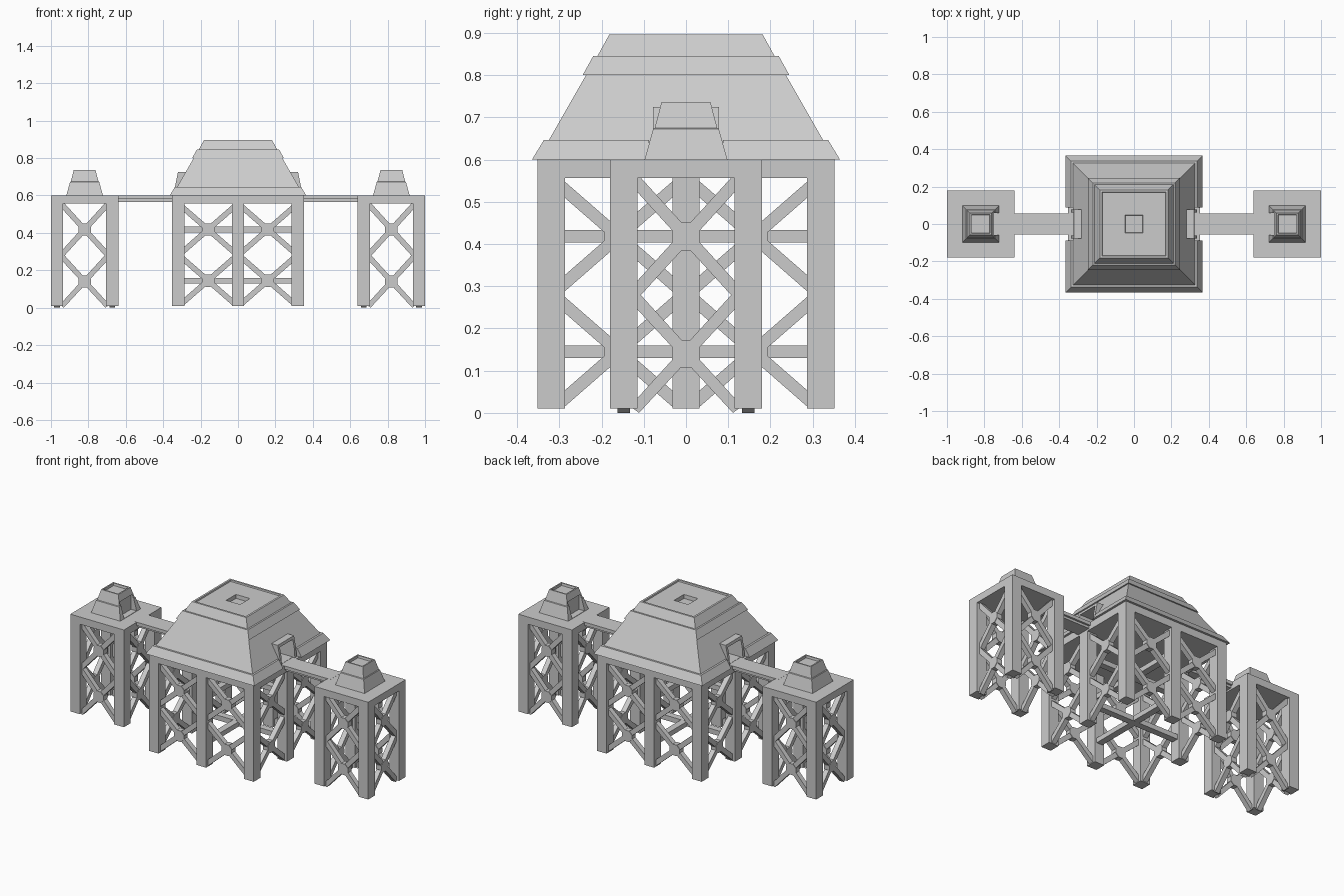
import bpy, bmesh, math
from mathutils import Matrix, Vector

if "Cube" in bpy.data.objects:
    bpy.data.objects.remove(bpy.data.objects["Cube"])


def make(name, bm):
    bmesh.ops.recalc_face_normals(bm, faces=bm.faces)
    me = bpy.data.meshes.new(name)
    bm.to_mesh(me)
    bm.free()
    ob = bpy.data.objects.new(name, me)
    bpy.context.collection.objects.link(ob)
    return ob


def add_box(bm, x0, x1, y0, y1, z0, z1):
    m = Matrix.Translation(((x0 + x1) / 2, (y0 + y1) / 2, (z0 + z1) / 2)) @ \
        Matrix.Diagonal((x1 - x0, y1 - y0, z1 - z0, 1))
    bmesh.ops.create_cube(bm, size=1, matrix=m)


def box(name, *dims):
    bm = bmesh.new()
    add_box(bm, *dims)
    return make(name, bm)


def stepped(name, cx, profile):
    """Square rings of (half width, height), closed at both ends."""
    bm = bmesh.new()
    rings = [[bm.verts.new((cx + sx * h, sy * h, z))
              for sx, sy in ((-1, -1), (1, -1), (1, 1), (-1, 1))] for h, z in profile]
    for a, b in zip(rings, rings[1:]):
        for i in range(4):
            j = (i + 1) % 4
            bm.faces.new((a[i], a[j], b[j], b[i]))
    bm.faces.new(rings[0])
    bm.faces.new(rings[-1])
    return make(name, bm)


def cut(target, cutter):
    cutter.hide_render = True
    mod = target.modifiers.new("cut", 'BOOLEAN')
    mod.operation, mod.solver, mod.object = 'DIFFERENCE', 'EXACT', cutter
    bpy.context.view_layer.objects.active = target
    bpy.ops.object.modifier_apply(modifier=mod.name)
    bpy.data.objects.remove(cutter)


def add_cross(bm, origin, along, hw, hh, t=0.029, depth=0.03):
    """X brace with an octagonal hub, in the plane of 'along' and z."""
    up = Vector((0, 0, 1))
    normal = along.cross(up)
    frame = Matrix((along, normal, up)).transposed().to_4x4()
    frame.translation = origin
    length = 2 * math.hypot(hw, hh)
    for s in (1, -1):
        rot = Matrix.Rotation(-s * math.atan2(hh, hw), 4, 'Y')
        bmesh.ops.create_cube(bm, size=1, matrix=frame @ rot @ Matrix.Diagonal((length, depth, t, 1)))
    hub = Matrix.Rotation(math.pi / 2, 4, 'X') @ Matrix.Rotation(math.pi / 8, 4, 'Z')
    bmesh.ops.create_cone(bm, cap_ends=True, segments=8, radius1=0.036, radius2=0.036,
                          depth=depth + 0.006, matrix=frame @ hub)


W = 0.065      # leg width
X, Y = Vector((1, 0, 0)), Vector((0, 1, 0))


def frame_stand(name, cx, half, positions, bays, hw, hh, levels):
    # legs around the perimeter
    bm = bmesh.new()
    for px in positions:
        for py in positions:
            if max(abs(px), abs(py)) > 0.01:
                add_box(bm, cx + px - W / 2, cx + px + W / 2, py - W / 2, py + W / 2, 0.01, 0.57)
    make(name + "_legs", bm)
    # cross braces on all four sides
    bm = bmesh.new()
    e = half - W / 2
    for b in bays:
        for z in levels:
            for s in (-1, 1):
                add_cross(bm, Vector((cx + b, s * e, z)), X, hw, hh)
                add_cross(bm, Vector((cx + s * e, b, z)), Y, hw, hh)
    make(name + "_braces", bm)
    box(name + "_deck", cx - half, cx + half, -half, half, 0.556, 0.6)


# central stand with eight legs
frame_stand("main", 0, 0.352, (-0.3195, 0, 0.3195), (-0.16, 0.16), 0.14, 0.122, (0.145, 0.418))

# horizontal beams crossing under the central deck
bm = bmesh.new()
for z in (0.145, 0.418):
    add_box(bm, -0.287, 0.287, -0.02, 0.02, z - 0.015, z + 0.015)
    add_box(bm, -0.02, 0.02, -0.287, 0.287, z - 0.0148, z + 0.0148)
make("main_cross_beams", bm)

# stepped roof with shallow sunken top and central vent
roof = stepped("main_roof", 0, [
    (0.365, 0.6), (0.337, 0.646), (0.325, 0.646), (0.237, 0.8), (0.245, 0.8),
    (0.22, 0.845), (0.21, 0.845), (0.182, 0.896), (0.17, 0.896), (0.168, 0.888),
    (0.047, 0.888), (0.045, 0.865)])

for s in (-1, 1):
    side = "right" if s > 0 else "left"
    # side tower
    frame_stand(side + "_tower", s * 0.82, 0.18, (-0.1475, 0.1475), (0,), 0.122, 0.134, (0.14, 0.418))

    # tower cabin with doorway facing the bridge
    cabin = stepped(side + "_cabin", s * 0.82, [
        (0.098, 0.6), (0.078, 0.672), (0.074, 0.675), (0.058, 0.736),
        (0.05, 0.736), (0.048, 0.722)])
    xs = sorted((s * 0.70, s * 0.76))
    cut(cabin, box("door_cutter", *xs, -0.06, 0.06, 0.602, 0.695))

    # clear the roof around the doorway
    xs = sorted((s * 0.325, s * 0.4))
    cut(roof, box("flange_cutter", *xs, -0.088, 0.088, 0.59, 0.66))
    xs = sorted((s * 0.2, s * 0.4))
    cut(roof, box("passage_cutter", *xs, -0.062, 0.062, 0.602, 0.708))

    # slanted door frame
    bm = bmesh.new()
    prof = [(0.24, 0.6), (0.338, 0.6), (0.336, 0.65), (0.321, 0.725), (0.24, 0.725)]
    f = bm.faces.new([bm.verts.new((s * x, -0.078, z)) for x, z in prof])
    ext = bmesh.ops.extrude_face_region(bm, geom=[f], use_keep_orig=True)
    vs = [v for v in ext["geom"] if isinstance(v, bmesh.types.BMVert)]
    bmesh.ops.translate(bm, verts=vs, vec=(0, 0.156, 0))
    portal = make(side + "_door_frame", bm)
    cut(portal, box("opening_cutter", *xs, -0.062, 0.062, 0.59, 0.708))

    # bridge with narrower under-beam
    xs = sorted((s * 0.28, s * 0.66))
    box(side + "_bridge", *xs, -0.057, 0.057, 0.58, 0.6005)
    box(side + "_bridge_beam", *xs, -0.045, 0.045, 0.566, 0.582)

# trim brace ends to ground level
for ob in list(bpy.data.objects):
    if ob.name.endswith("_braces"):
        for v in ob.data.vertices:
            v.co.z = max(v.co.z, 0.0)
